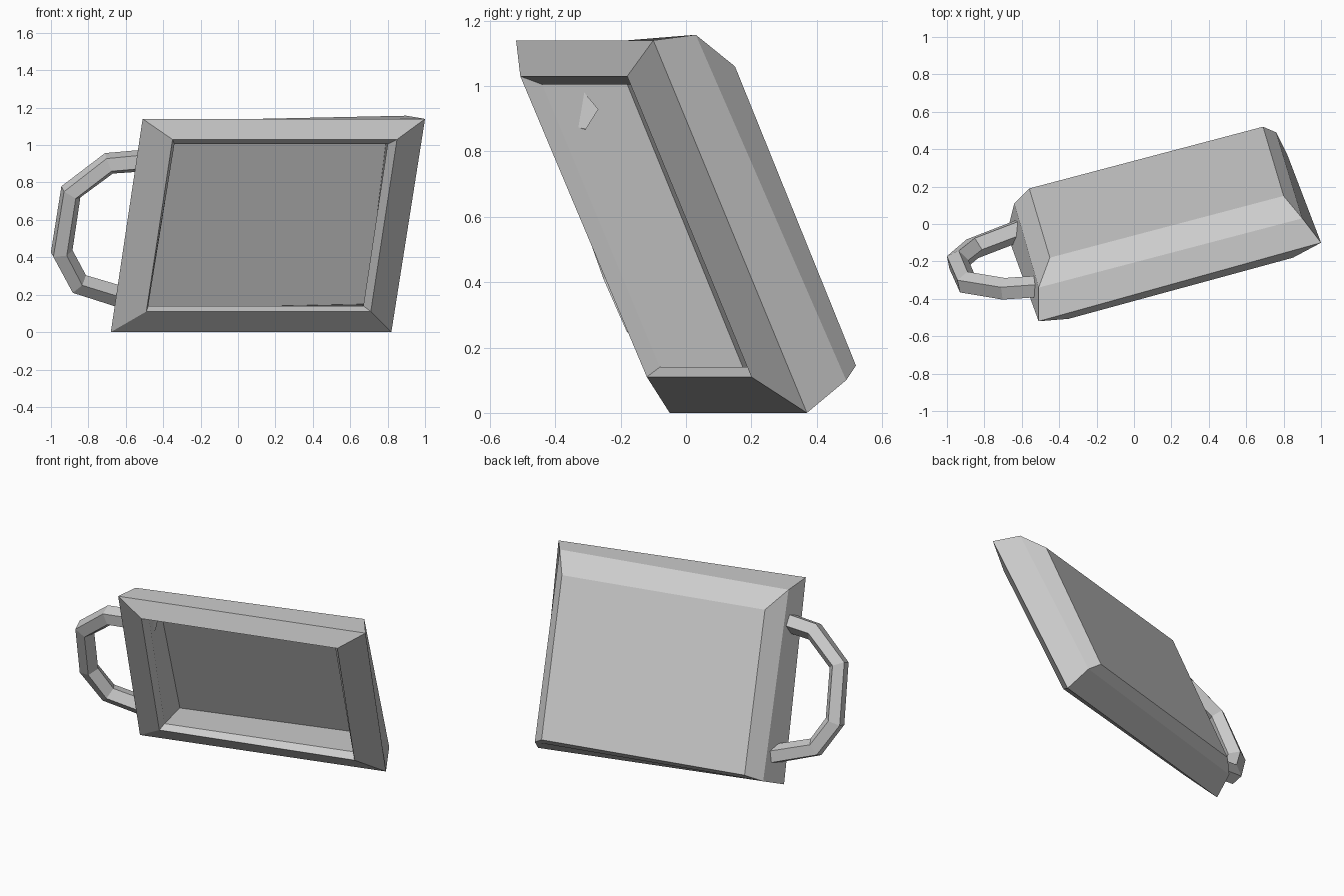
import bpy, bmesh, math
from mathutils import Vector

if "Cube" in bpy.data.objects:
    bpy.data.objects.remove(bpy.data.objects["Cube"])


def make_object(name, bm):
    bmesh.ops.recalc_face_normals(bm, faces=bm.faces)
    mesh = bpy.data.meshes.new(name)
    bm.to_mesh(mesh)
    bm.free()
    obj = bpy.data.objects.new(name, mesh)
    bpy.context.collection.objects.link(obj)
    return obj


def loft(name, rings):
    """Skin a chain of rings and cap both ends."""
    bm = bmesh.new()
    loops = [[bm.verts.new(p) for p in ring] for ring in rings]
    for a, b in zip(loops, loops[1:]):
        n = len(a)
        for i in range(n):
            bm.faces.new((a[i], a[(i + 1) % n], b[(i + 1) % n], b[i]))
    bm.faces.new(loops[0][::-1])
    bm.faces.new(loops[-1])
    return make_object(name, bm)


# Square tilted mug: rings ordered top-left, top-right, bottom-right, bottom-left
base = [(-.45, -.18, 1.04), (.80, .15, 1.06), (.69, .52, .145), (-.56, .19, .12)]
shoulder = [(-.51, -.34, 1.127), (.90, .03, 1.157), (.76, .49, .10), (-.64, .11, .07)]
outer_rim = [(-.51, -.52, 1.14), (1.0, -.10, 1.14), (.82, .37, 0), (-.68, -.05, 0)]
inner_rim = [(-.35, -.507, 1.03), (.85, -.18, 1.03), (.71, .20, .11), (-.49, -.12, .11)]
lip = [(-.34, -.44, 1.005), (.80, -.13, 1.005), (.67, .24, .14), (-.48, -.08, .14)]
floor = [(-.45, -.19, 1.03), (.795, .14, 1.05), (.685, .505, .15), (-.55, .18, .125)]
loft("mug_body", [base, shoulder, outer_rim, inner_rim, lip, floor])

# Handle: five-sided tube swept along a path, ends buried in the side wall
path = [Vector(p) for p in (
    (-.39, -.33, .925), (-.69, -.35, .90), (-.895, -.315, .745),
    (-.945, -.20, .425), (-.855, -.125, .26), (-.53, 0, .16))]
facing = Vector((.245, -.882, -.40))
radius = .062
phase = math.radians(-15)
rings = []
for i, p in enumerate(path):
    before = (p - path[i - 1]).normalized() if i else Vector()
    after = (path[i + 1] - p).normalized() if i < len(path) - 1 else Vector()
    t = (before + after).normalized()
    u = (facing - t * facing.dot(t)).normalized()
    v = t.cross(u)
    rings.append([p + radius * (u * math.cos(a) + v * math.sin(a))
                  for a in (phase + math.tau * k / 5 for k in range(5))])
loft("handle", rings)
